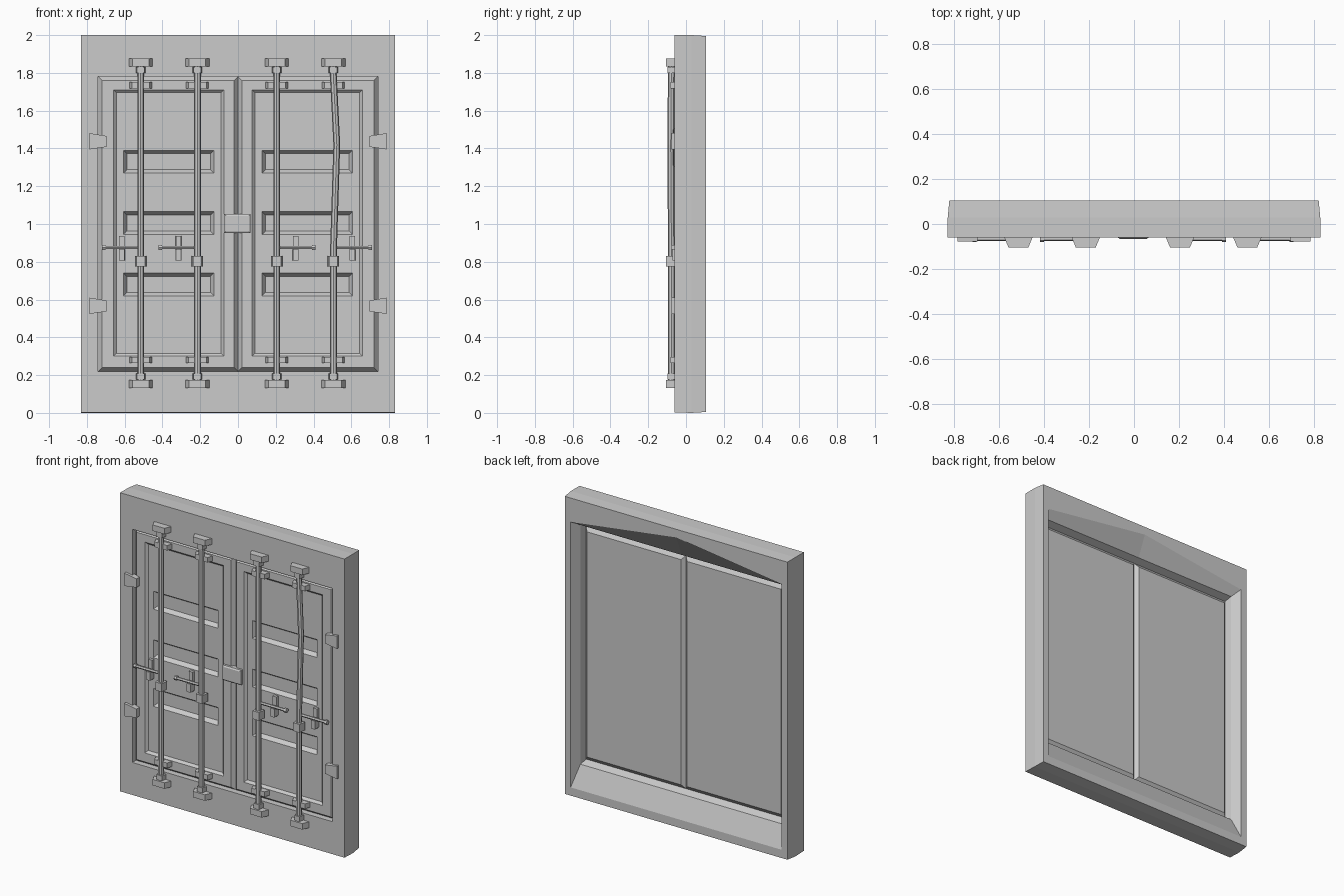
import bpy, bmesh
from mathutils import Vector

if "Cube" in bpy.data.objects:
    bpy.data.objects.remove(bpy.data.objects["Cube"])


def loft(name, loops, closed=False):
    """Skin a chain of point loops; cap the ends, or join last to first."""
    bm = bmesh.new()
    rings = [[bm.verts.new(p) for p in lp] for lp in loops]
    n = len(rings[0])
    pairs = list(zip(rings, rings[1:]))
    if closed:
        pairs.append((rings[-1], rings[0]))
    else:
        bm.faces.new(rings[0])
        bm.faces.new(rings[-1])
    for a, b in pairs:
        for i in range(n):
            j = (i + 1) % n
            bm.faces.new((a[i], a[j], b[j], b[i]))
    bmesh.ops.recalc_face_normals(bm, faces=bm.faces)
    me = bpy.data.meshes.new(name)
    bm.to_mesh(me)
    bm.free()
    ob = bpy.data.objects.new(name, me)
    bpy.context.collection.objects.link(ob)
    return ob


def rect(x0, x1, z0, z1, y, ix=0.0, iz=None):
    iz = ix if iz is None else iz
    x0, x1 = min(x0, x1) + ix, max(x0, x1) - ix
    z0, z1 = z0 + iz, z1 - iz
    return [(x0, y, z0), (x1, y, z0), (x1, y, z1), (x0, y, z1)]


def block(name, x0, x1, z0, z1, front, back, ix=0.0, iz=0.0):
    return loft(name, [rect(x0, x1, z0, z1, back), rect(x0, x1, z0, z1, front, ix, iz)])


def tube(name, points, r, sides=8):
    """Polygonal bar along a mesh path."""
    cu = bpy.data.curves.new(name, 'CURVE')
    cu.dimensions = '3D'
    cu.bevel_depth = r
    cu.bevel_resolution = (sides - 4) // 2
    cu.use_fill_caps = True
    sp = cu.splines.new('POLY')
    sp.points.add(len(points) - 1)
    for p, co in zip(sp.points, points):
        p.co = (*co, 1)
    sp.use_smooth = False
    ob = bpy.data.objects.new(name, cu)
    bpy.context.collection.objects.link(ob)
    return ob


def cut(ob, cutter):
    cutter.hide_render = True
    cutter.hide_viewport = False
    cutter.display_type = 'WIRE'
    m = ob.modifiers.new('cut', 'BOOLEAN')
    m.operation = 'DIFFERENCE'
    m.solver = 'EXACT'
    m.object = cutter


# Outer frame: bulged rim, peaked funnel opening at the back
def ring(w, z0, z1, y, peak=0.0):
    return [(-w, y, z0), (0, y, z0), (w, y, z0), (w, y, z1), (0, y, z1 + peak), (-w, y, z1)]


loft("door_frame", [
    ring(0.74, 0.22, 1.78, -0.06),
    ring(0.83, 0.003, 2.0, -0.06),
    ring(0.83, 0.0, 2.0, 0.03),
    ring(0.823, 0.005, 1.995, 0.105),
    ring(0.78, 0.06, 1.835, 0.105, 0.105),
    ring(0.75, 0.20, 1.80, 0.045),
    ring(0.74, 0.22, 1.78, -0.01),
], closed=True)

# Door leaves with chamfered edges, sunken panel and three pockets
for s, side in ((-1, "left"), (1, "right")):
    x0, x1 = s * 0.0, s * 0.74
    door = loft(side + "_door", [
        rect(x0, x1, 0.22, 1.78, 0.02, 0.022, 0.027),
        rect(x0, x1, 0.22, 1.78, 0.0),
        rect(x0, x1, 0.22, 1.78, -0.02),
        rect(x0, x1, 0.22, 1.78, -0.045, 0.02),
    ])
    p0, p1 = s * 0.075, s * 0.658
    cut(door, loft(side + "_panel_cutter", [
        rect(p0, p1, 0.30, 1.71, -0.1), rect(p0, p1, 0.30, 1.71, -0.045),
        rect(p0, p1, 0.30, 1.71, -0.03, 0.015)]))
    for k, z in enumerate((0.62, 0.945, 1.27)):
        q0, q1 = s * 0.128, s * 0.606
        cut(door, loft(f"{side}_pocket_cutter_{k}", [
            rect(q0, q1, z, z + 0.12, -0.1), rect(q0, q1, z, z + 0.12, -0.03),
            rect(q0, q1, z, z + 0.12, -0.003, 0.018)]))

    # Tapered hinges on the outer edge
    for k, z in enumerate((0.567, 1.438)):
        lp = [(s * 0.787, z - 0.043), (s * 0.697, z - 0.03),
              (s * 0.697, z + 0.028), (s * 0.787, z + 0.043)]
        loft(f"{side}_hinge_{k}", [[(x, -0.04, z_) for x, z_ in lp],
                                   [(x, -0.078, z_) for x, z_ in lp]])

# Cover plate over the centre seam
loft("centre_cover", [rect(-0.073, 0.066, 0.952, 1.052, -0.03),
                      rect(-0.073, 0.066, 0.952, 1.052, -0.06),
                      rect(-0.073, 0.066, 0.952, 1.052, -0.066, 0.009)])

# Locking bars with end keepers, guides, collars and handles
RY = -0.077
for i, (x, d) in enumerate(((-0.515, -1), (-0.215, -1), (0.205, 1), (0.505, 1))):
    path = [(x, RY, 0.17), (x, RY, 1.84)]
    if i == 3:  # the last bar is bent
        path = [(x, RY, 0.17), (x, RY, 0.85), (x + 0.018, RY - 0.004, 1.42), (x - 0.003, RY, 1.84)]
    tube(f"lock_bar_{i}", path, 0.018)
    for n, z in (("bottom", 0.153), ("top", 1.855)):
        block(f"{n}_keeper_{i}", x - 0.065, x + 0.065, z - 0.02, z + 0.02, -0.105, -0.055, 0.021)
    for n, z in (("bottom", 0.193), ("top", 1.815)):
        block(f"{n}_collar_{i}", x - 0.026, x + 0.026, z - 0.016, z + 0.016, -0.098, -0.055, 0.006)
    for n, z in (("bottom", 0.28), ("top", 1.735)):
        block(f"{n}_guide_{i}", x - 0.065, x + 0.065, z - 0.017, z + 0.017, -0.082, -0.028, 0.018)
    block(f"middle_collar_{i}", x - 0.03, x + 0.03, 0.775, 0.83, -0.105, -0.055, 0.007)

    # Handle lever pointing out from the bar, with a knob at the tip
    hz, hy = 0.876, -0.066
    tip = x + d * (0.205 if i in (0, 1, 2, 3) else 0)
    tube(f"handle_{i}", [(x, hy, hz), (tip, hy, hz)], 0.010, 6)
    tube(f"handle_knob_{i}", [(tip - d * 0.018, hy, hz), (tip, hy, hz)], 0.015, 6)
    # Handle catch: back plate and lower hook
    cx = x + d * 0.1
    block(f"catch_plate_{i}", cx - 0.016, cx + 0.016, 0.81, 0.937, -0.05, -0.005, 0.002)
    block(f"catch_hook_{i}", cx - 0.016, cx + 0.016, 0.808, 0.864, -0.072, -0.045, 0.002)
